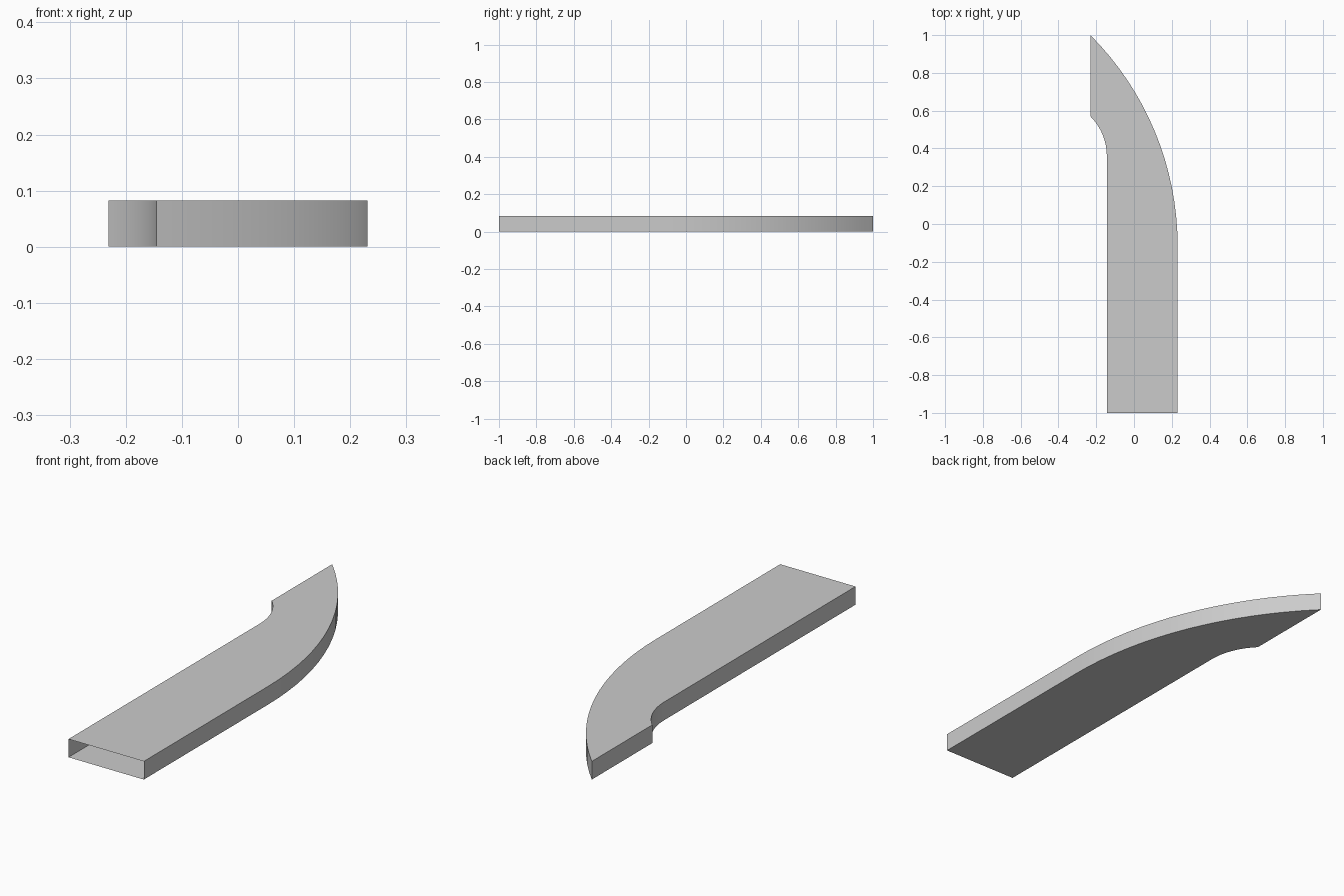
import bpy
import bmesh
from math import cos, sin, radians

cube = bpy.data.objects.get("Cube")
if cube:
    bpy.data.objects.remove(cube, do_unlink=True)

HEIGHT = 0.082
LEFT, INNER, TIP = 0.231, -0.144, -0.231   # x of outer wall, inner wall, cut end
STEPS = 16


def bend(x_start, y_end):
    """Arc leaving a straight wall and turning 45 degrees to the cut end."""
    radius = (x_start - TIP) / (1 - cos(radians(45)))
    y_start = y_end - radius * sin(radians(45))
    angles = [radians(45 * i / STEPS) for i in range(STEPS + 1)]
    return [(x_start - radius * (1 - cos(a)), y_start + radius * sin(a)) for a in angles]


# Plan outline, counter-clockwise from the front inner corner
outline = [(INNER, -1), (LEFT, -1)] + bend(LEFT, 1.0) + bend(INNER, 0.57)[::-1]

# Thin-walled duct: floor, roof and side walls, open at the front
bm = bmesh.new()
low = [bm.verts.new((x, y, 0)) for x, y in outline]
high = [bm.verts.new((x, y, HEIGHT)) for x, y in outline]
bm.faces.new(low[::-1])
bm.faces.new(high)
count = len(outline)
for i in range(1, count):
    j = (i + 1) % count
    bm.faces.new((low[i], low[j], high[j], high[i]))

mesh = bpy.data.meshes.new("curved_duct")
bm.to_mesh(mesh)
bm.free()
duct = bpy.data.objects.new("curved_duct", mesh)
bpy.context.collection.objects.link(duct)

# Plain grey finish
grey = bpy.data.materials.new("plain_grey")
grey.use_nodes = True
colour = (0.6, 0.6, 0.6, 1)
grey.diffuse_color = colour
grey.node_tree.nodes["Principled BSDF"].inputs["Base Color"].default_value = colour
mesh.materials.append(grey)

# Smooth the bends, keep the corners crisp
bpy.ops.object.select_all(action='DESELECT')
duct.select_set(True)
bpy.context.view_layer.objects.active = duct
bpy.ops.object.shade_smooth_by_angle(angle=radians(30))
